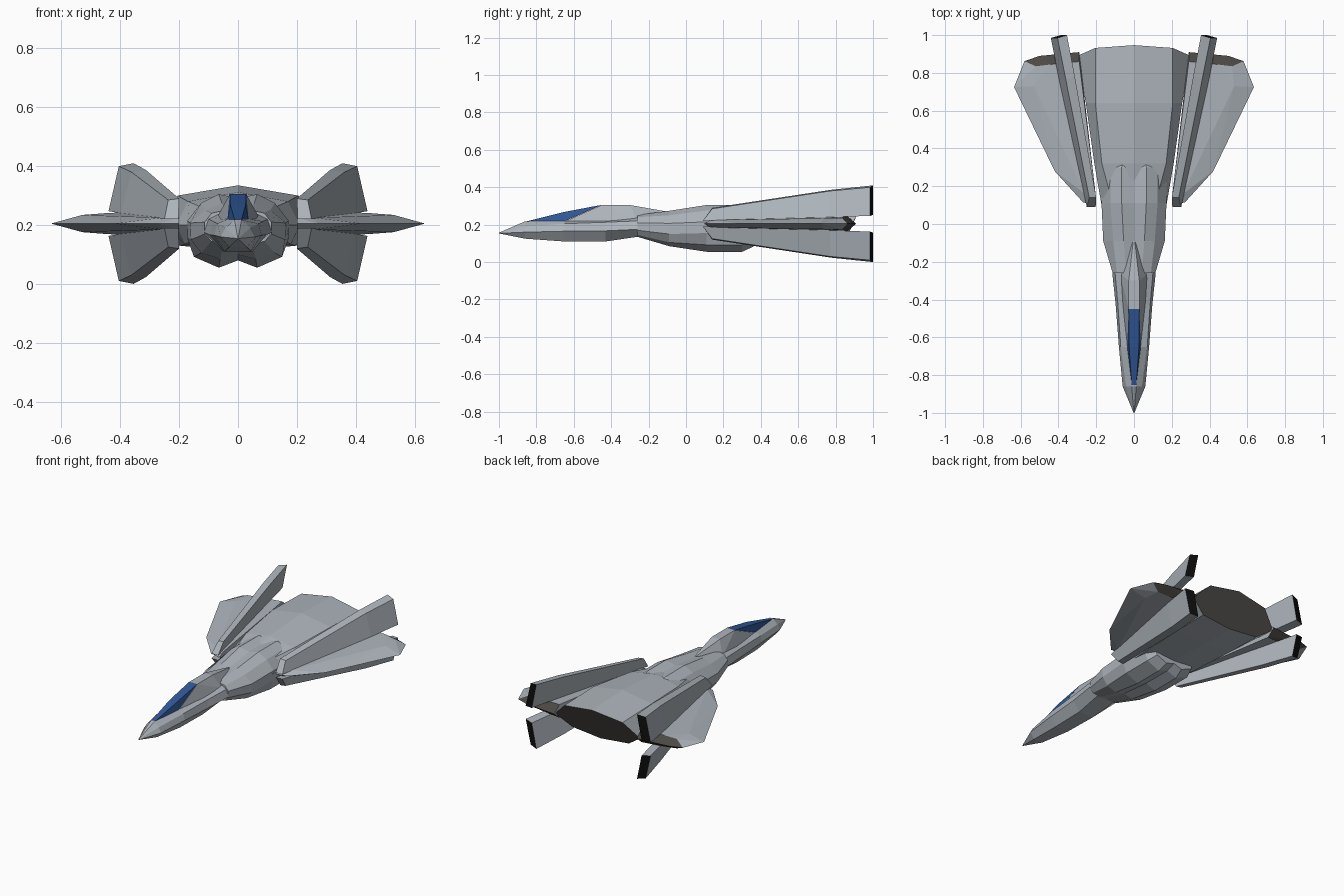
import bpy, bmesh
from mathutils import Vector

if "Cube" in bpy.data.objects:
    bpy.data.objects.remove(bpy.data.objects["Cube"])

MID = 0.205  # height of the wing plane


def material(name, col):
    m = bpy.data.materials.new(name)
    m.diffuse_color = (*col, 1)
    m.use_nodes = True
    m.node_tree.nodes["Principled BSDF"].inputs["Base Color"].default_value = m.diffuse_color
    return m


GREY = material("hull_grey", (0.42, 0.46, 0.50))
DARK = material("dark_grey", (0.07, 0.065, 0.06))
BLACK = material("exhaust_black", (0.004, 0.004, 0.004))
BLUE = material("glass_blue", (0.03, 0.10, 0.32))


def finish(name, bm, mat=GREY, end_mat=None, end_test=None):
    bmesh.ops.recalc_face_normals(bm, faces=bm.faces)
    bm.normal_update()
    if end_mat:
        for f in bm.faces:
            if end_test(f.normal, f.calc_center_median()):
                f.material_index = 1
    me = bpy.data.meshes.new(name)
    bm.to_mesh(me)
    bm.free()
    me.materials.append(mat)
    if end_mat:
        me.materials.append(end_mat)
    ob = bpy.data.objects.new(name, me)
    bpy.context.collection.objects.link(ob)
    return ob


def loft(name, rings, **kw):
    bm = bmesh.new()
    rows = [[bm.verts.new(p) for p in r] for r in rings]
    n = len(rows[0])
    for a, b in zip(rows, rows[1:]):
        for i in range(n):
            j = (i + 1) % n
            bm.faces.new((a[i], a[j], b[j], b[i]))
    bm.faces.new(rows[0])
    bm.faces.new(rows[-1])
    return finish(name, bm, **kw)


def hull(name, pts, **kw):
    bm = bmesh.new()
    for p in pts:
        bm.verts.new(p)
    res = bmesh.ops.convex_hull(bm, input=bm.verts)
    loose = [v for v in bm.verts if not v.link_faces]
    bmesh.ops.delete(bm, geom=loose, context='VERTS')
    bmesh.ops.dissolve_limit(bm, angle_limit=0.01, verts=bm.verts, edges=bm.edges)
    return finish(name, bm, **kw)


def ring(y, half):
    """Mirror a half section (x, z[, y]) into a closed ring."""
    r = [Vector((p[0], p[2] if len(p) > 2 else y, p[1])) for p in half]
    return r + [Vector((-p.x, p.y, p.z)) for p in reversed(r) if p.x > 0]


def both(pts):
    return [(s * x, y, z) for x, y, z in pts for s in (1, -1)]


# Nose fuselage
loft("nose_fuselage", [ring(y, h) for y, h in [
    (-1.0, [(.001, .157), (.002, .156), (.002, .154), (.001, .153)]),
    (-.86, [(.012, .218), (.042, .19), (.06, .16), (.03, .125)]),
    (-.65, [(.036, .22), (.07, .205), (.08, .165), (.045, .11)]),
    (-.43, [(.05, .222), (.085, .213), (.097, .167), (.05, .11)]),
    (-.26, [(.06, .24), (.10, .22), (.115, .175), (.06, .135)]),
    (-.10, [(.05, .24), (.09, .22), (.10, .175), (.05, .14)])]])

# Canopy glass and the spine behind it
hull("canopy", both([(.011, -.86, .216), (.036, -.65, .218),
                     (.026, -.65, .268), (.028, -.45, .306)]), mat=BLUE)
hull("cockpit_spine", both([(.036, -.65, .216), (.028, -.45, .305), (.028, -.30, .305),
                            (.06, -.43, .216), (.075, -.26, .22), (.004, -.09, .268)]))

# Twin-lobed engine body in the middle
full = [(0, .29), (.065, .305), (.125, .275), (.172, .215),
        (.172, .155), (.15, .092), (.065, .055), (0, .08)]
loft("middle_body", [ring(y, h) for y, h in [
    (-.26, [(0, .24), (.04, .252), (.09, .24), (.113, .21),
            (.113, .17), (.09, .145), (.05, .135), (0, .138)]),
    (-.09, [(0, .262), (.055, .274), (.11, .25), (.163, .207),
            (.16, .15), (.125, .105), (.06, .085), (0, .1)]),
    (.11, full), (.30, full),
    (.36, [(x * .85, .18 + (z - .18) * .78) for x, z in full])]])

# Wide rear body with an undercut dark tail face
loft("rear_body", [ring(y, h) for y, h in [
    (.06, [(0, .25), (.10, .25), (.165, .2), (.15, .15), (0, .13)]),
    (.32, [(0, .312), (.17, .28), (.21, .2), (.18, .135), (0, .12)]),
    (.64, [(0, .335), (.205, .3), (.255, .2), (.195, .13), (0, .11)]),
    (.94, [(0, .322, .947), (.205, .292, .932), (.3, .2, .89),
           (.2, .13, .86), (0, .11, .86)])]],
    end_mat=DARK, end_test=lambda n, c: n.y > .6 and c.y > .8)

# Side wings
rim = [(.2, .1), (.27, .115), (.42, .28), (.635, .725), (.58, .862), (.5, .89), (.29, .91)]
ridge = [(.53, .73, .029), (.52, .835, .03), (.44, .845, .036),
         (.29, .86, .042), (.26, .16, .02), (.2, .13, .02)]
# Four fins, front to back: inner top, outer top, outer low, inner low
fin = [[(.2, .14, .29), (.237, .14, .285), (.25, .09, .22), (.203, .09, .22)],
       [(.313, .78, .387), (.362, .77, .38), (.398, .77, .24), (.345, .78, .245)],
       [(.355, 1, .41), (.405, .985, .4), (.44, .985, .247), (.387, 1, .253)]]
for s, side in ((1, "right"), (-1, "left")):
    pts = [(s * x, y, MID) for x, y in rim]
    pts += [(s * x, y, MID + t * h) for x, y, h in ridge for t in (1, -1)]
    hull("wing_" + side, pts, end_mat=DARK,
         end_test=lambda n, c: n.y > .4 and c.y > .84)
    for t, level in ((1, "upper"), (-1, "lower")):
        rings = [[(s * x, y, MID + t * (z - MID)) for x, y, z in r] for r in fin]
        loft(f"fin_{level}_{side}", rings, end_mat=BLACK,
             end_test=lambda n, c: n.y > .7)
